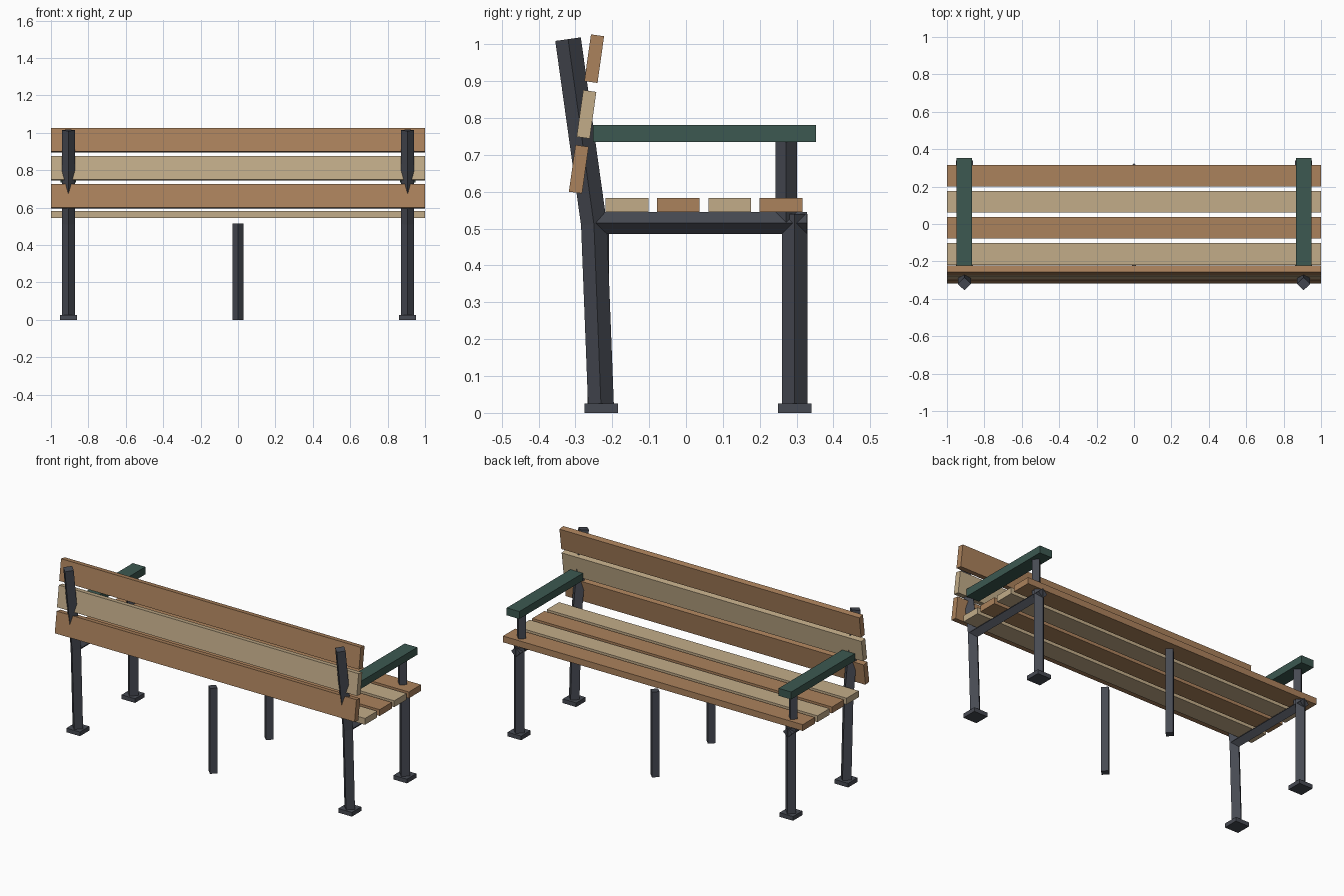
import bpy
import math
from mathutils import Vector

cube = bpy.data.objects.get("Cube")
if cube:
    bpy.data.objects.remove(cube, do_unlink=True)


def make_material(name, color):
    mat = bpy.data.materials.new(name)
    mat.use_nodes = True
    mat.diffuse_color = (*color, 1)
    mat.node_tree.nodes["Principled BSDF"].inputs["Base Color"].default_value = (*color, 1)
    return mat


brown = make_material("brown_wood", (0.41, 0.223, 0.107))
tan = make_material("tan_wood", (0.54, 0.413, 0.25))
green = make_material("green_paint", (0.045, 0.098, 0.082))
metal = make_material("dark_metal", (0.062, 0.068, 0.085))


def box(name, center, size, mat, lean=0):
    bpy.ops.mesh.primitive_cube_add(size=1, location=center, rotation=(lean, 0, 0))
    obj = bpy.context.object
    obj.name = name
    obj.scale = size
    obj.data.materials.append(mat)


def bar(name, start, end, radius):
    """Square bar standing on its corner, running from start to end."""
    a, b = Vector(start), Vector(end)
    axis = b - a
    bpy.ops.mesh.primitive_cylinder_add(vertices=4, radius=radius, depth=axis.length,
                                        location=(a + b) / 2)
    obj = bpy.context.object
    obj.name = name
    # Bars lie in the side plane, so one turn about x aims them
    obj.rotation_euler = (math.atan2(-axis.y, axis.z), 0, 0)
    obj.data.materials.append(metal)


# Seat slats in alternating wood
for i in range(4):
    box(f"seat_slat_{i + 1}", (0, -0.16 + i * 0.1393, 0.564), (2, 0.116, 0.038),
        brown if i % 2 else tan)

# Backrest slats
back = [("lower", -0.291, 0.661, brown), ("middle", -0.27, 0.81, tan),
        ("upper", -0.249, 0.961, brown)]
for level, y, z, wood in back:
    box(f"back_slat_{level}", (0, y, z), (2, 0.036, 0.128), wood, -math.radians(8))

# End frames with feet and armrests
for side, x in (("left", 0.907), ("right", -0.907)):
    bar(f"rear_leg_{side}", (x, -0.23, 0.003), (x, -0.25, 0.517), 0.035)
    bar(f"back_post_{side}", (x, -0.25, 0.513), (x, -0.32, 1.014), 0.035)
    bar(f"front_leg_{side}", (x, 0.295, 0.003), (x, 0.295, 0.54), 0.035)
    bar(f"seat_rail_{side}", (x, -0.25, 0.515), (x, 0.328, 0.515), 0.03)
    bar(f"arm_post_{side}", (x, 0.272, 0.515), (x, 0.272, 0.745), 0.029)
    box(f"armrest_{side}", (x, 0.05, 0.758), (0.084, 0.606, 0.045), green)
    for end, y in (("front", 0.295), ("rear", -0.23)):
        box(f"{end}_foot_{side}", (x, y, 0.0125), (0.09, 0.09, 0.025), metal)

# Middle supports
for end, y in (("front", 0.295), ("rear", -0.238)):
    bar(f"middle_leg_{end}", (0, y, 0), (0, y, 0.515), 0.029)
